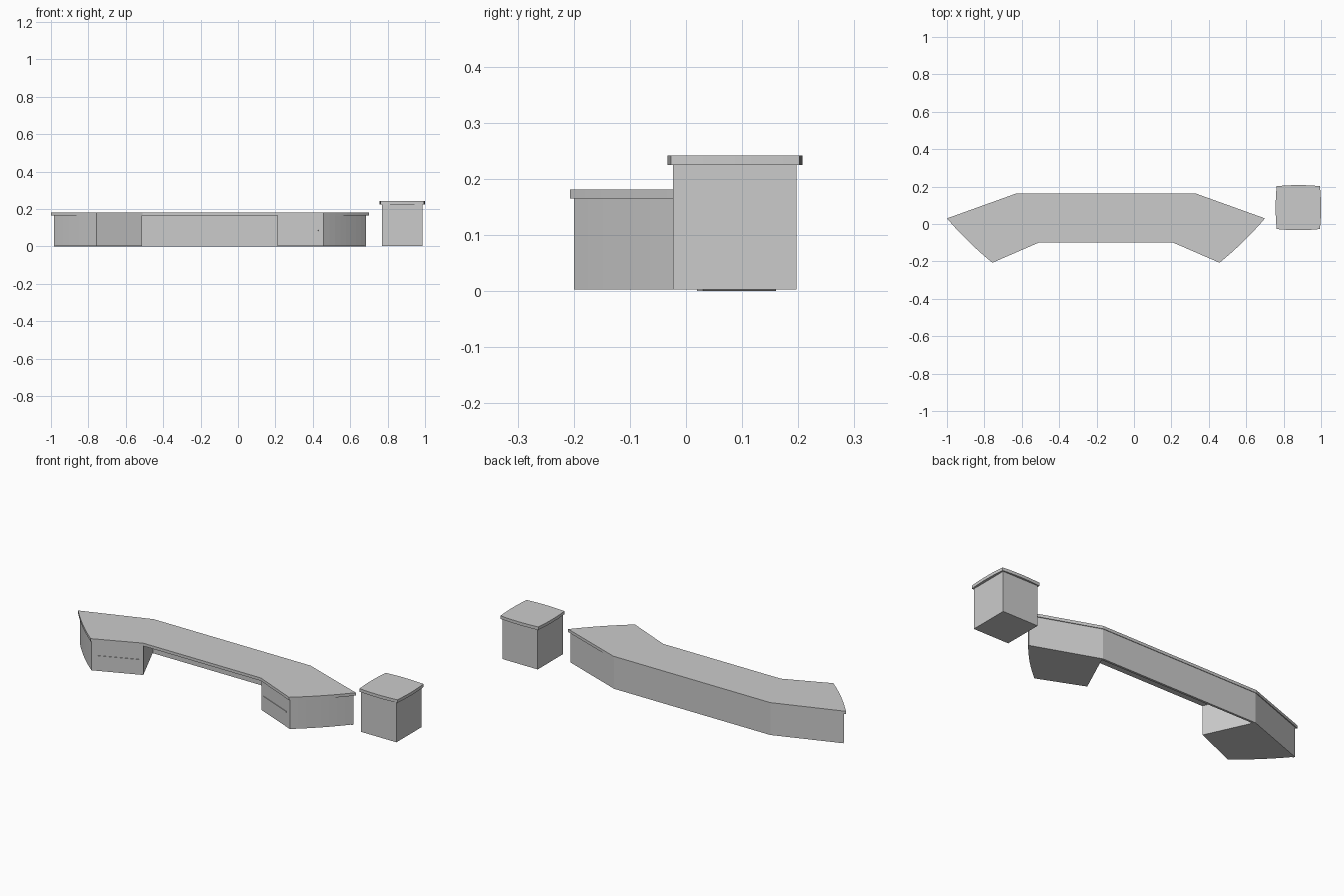
import bpy, bmesh
from mathutils import Vector

if "Cube" in bpy.data.objects:
    bpy.data.objects.remove(bpy.data.objects["Cube"])

CX = -0.15  # symmetry line of the desk


def prism(name, pts, z0, z1):
    bm = bmesh.new()
    face = bm.faces.new([bm.verts.new((x, y, z0)) for x, y in pts])
    ext = bmesh.ops.extrude_face_region(bm, geom=[face])
    verts = [g for g in ext["geom"] if isinstance(g, bmesh.types.BMVert)]
    bmesh.ops.translate(bm, vec=(0, 0, z1 - z0), verts=verts)
    bmesh.ops.recalc_face_normals(bm, faces=bm.faces)
    mesh = bpy.data.meshes.new(name)
    bm.to_mesh(mesh)
    bm.free()
    obj = bpy.data.objects.new(name, mesh)
    bpy.context.collection.objects.link(obj)
    return obj


def bowed(a, b, bulge, n=8):
    """Points from a up to (not including) b, bowed to the right of travel."""
    a, b = Vector(a), Vector(b)
    d = (b - a).normalized()
    out = Vector((d.y, -d.x))
    return [tuple(a.lerp(b, i / n) + out * bulge * 4 * (i / n) * (1 - i / n))
            for i in range(n)]


def flip(pts):
    return [(2 * CX - x, y) for x, y in pts]


# desk top: left half outline, then its mirror
half = [(-0.51, -0.10), (-0.63, 0.163), (-1.0, 0.03), (-0.757, -0.207)]
left_edge = [half[1]] + bowed(half[2], half[3], 0.008) + [half[3], half[0]]
prism("desk_top", left_edge + flip(left_edge)[::-1], 0.165, 0.181)

# pedestals under both wings, with a drawer pull on each front
end, tip, inner = (-0.985, 0.025), (-0.757, -0.20), (-0.512, -0.097)
pedestal = [(-0.626, 0.15)] + bowed(end, tip, 0.008) + [tip, inner]
a, b = Vector(tip), Vector(inner)
d = (b - a).normalized()
out = Vector((d.y, -d.x)) * 0.003
p, q = a.lerp(b, 0.11), a.lerp(b, 0.92)
pull = [tuple(v) for v in (p, q, q + out, p + out)]
for side, f in (("left", list), ("right", flip)):
    prism(side + "_pedestal", f(pedestal), 0.003, 0.165)
    prism(side + "_drawer_pull", f(pull), 0.083, 0.088)
    # angled rear panel
    prism(side + "_rear_panel", f([(-0.628, 0.16), (-0.985, 0.03),
                                   (-0.98, 0.02), (-0.625, 0.148)]), 0, 0.165)

# straight rear panel across the knee space
prism("back_panel", [(-0.628, 0.148), (0.328, 0.148), (0.328, 0.16), (-0.628, 0.16)], 0, 0.165)

# side cabinet with a bowed top
prism("cabinet_body", [(0.77, -0.023), (0.986, -0.023), (0.986, 0.197), (0.77, 0.197)], 0.003, 0.225)
c = [(0.763, -0.027), (0.994, -0.027), (0.994, 0.202), (0.763, 0.202)]
lid = []
for i in range(4):
    lid += bowed(c[i], c[(i + 1) % 4], 0.006)
prism("cabinet_top", lid, 0.225, 0.242)
